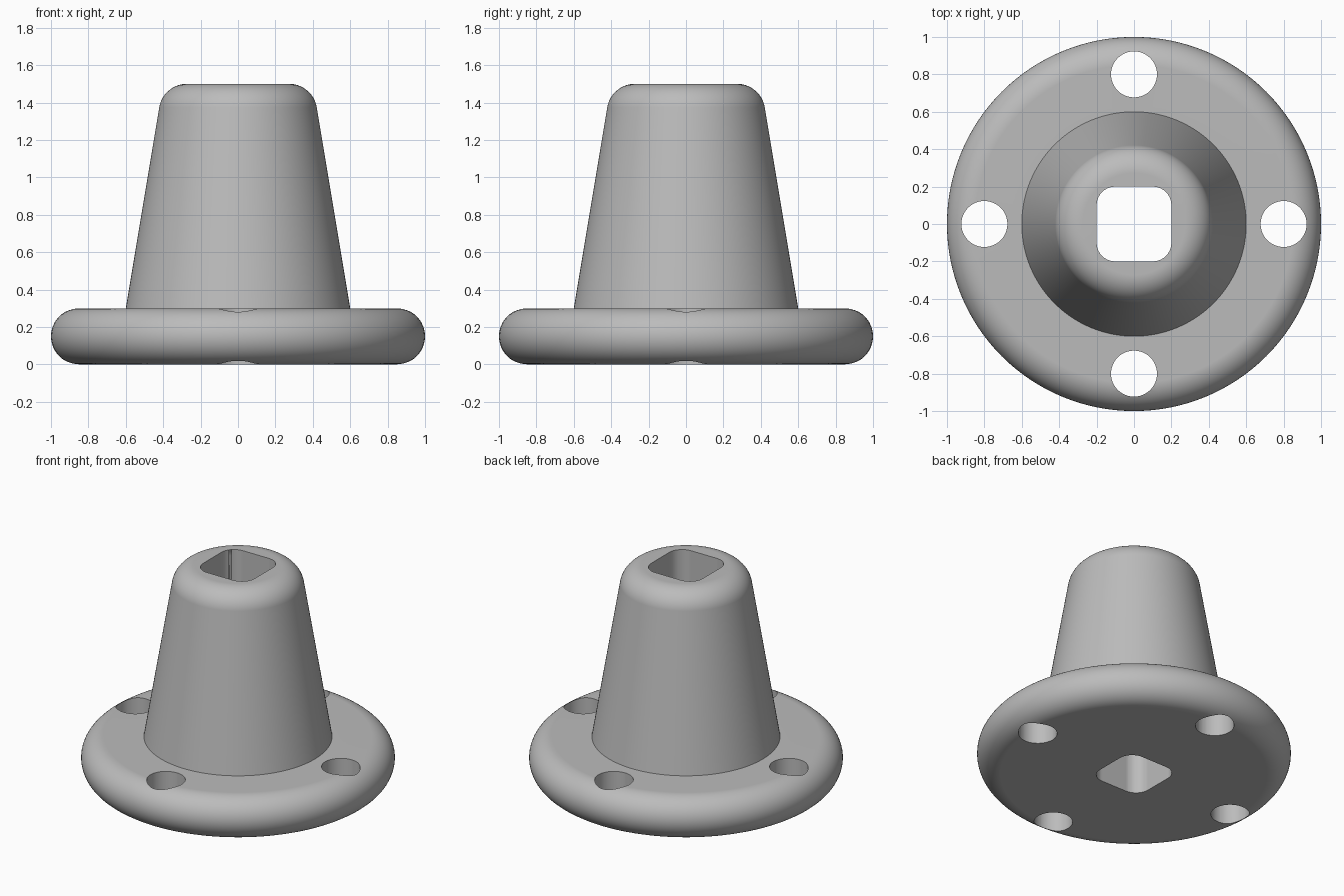
import bpy, bmesh, math
from mathutils import Vector

cube = bpy.data.objects.get("Cube")
if cube:
    bpy.data.objects.remove(cube, do_unlink=True)

SEGMENTS = 128
grey = bpy.data.materials.new("satin grey")
grey.use_nodes = True
grey.diffuse_color = (0.5, 0.5, 0.5, 1)
grey.node_tree.nodes["Principled BSDF"].inputs["Base Color"].default_value = (0.5, 0.5, 0.5, 1)


def arc(cx, cz, radius, start, end, steps):
    """Points (r, z) along an arc, angles in radians."""
    angles = [start + (end - start) * i / steps for i in range(steps + 1)]
    return [(cx + radius * math.cos(a), cz + radius * math.sin(a)) for a in angles]


def make_object(name, bm):
    bmesh.ops.recalc_face_normals(bm, faces=bm.faces)
    mesh = bpy.data.meshes.new(name)
    bm.to_mesh(mesh)
    bm.free()
    mesh.materials.append(grey)
    obj = bpy.data.objects.new(name, mesh)
    bpy.context.collection.objects.link(obj)
    return obj


def lathe(name, profile):
    """Turn an (r, z) profile around the z axis."""
    bm = bmesh.new()
    verts = [bm.verts.new((r, 0, z)) for r, z in profile]
    edges = [bm.edges.new(pair) for pair in zip(verts, verts[1:])]
    bmesh.ops.spin(bm, geom=verts + edges, cent=(0, 0, 0), axis=(0, 0, 1),
                   angle=math.tau, steps=SEGMENTS, use_merge=False)
    bmesh.ops.remove_doubles(bm, verts=bm.verts, dist=1e-5)
    return make_object(name, bm)


def prism(name, outline, bottom, top):
    """Raise a closed (x, y) outline between two heights."""
    bm = bmesh.new()
    face = bm.faces.new([bm.verts.new((x, y, bottom)) for x, y in outline])
    raised = bmesh.ops.extrude_face_region(bm, geom=[face])["geom"]
    bmesh.ops.translate(bm, vec=Vector((0, 0, top - bottom)),
                        verts=[v for v in raised if isinstance(v, bmesh.types.BMVert)])
    return make_object(name, bm)


# Flange with a fully rounded rim, and a tapered hub with a filleted top
half, rim = 0.15, 1.0
base_r, top_r, step_z, top_z, fillet = 0.6, 0.4, 0.3, 1.5, 0.15
taper = math.atan2(base_r - top_r, top_z - step_z)
tangent = fillet * math.tan((math.pi / 2 - taper) / 2)
profile = [(0, 0)]
profile += arc(rim - half, half, half, -math.pi / 2, math.pi / 2, 24)
profile += [(base_r, step_z)]
profile += arc(top_r - tangent, top_z - fillet, fillet, taper, math.pi / 2, 14)
profile += [(0, top_z)]
body = lathe("flanged_hub", profile)

# Rounded square bore, and four bolt holes
corner, inner = 0.1, 0.1
bore = []
for i, (sx, sy) in enumerate([(1, 1), (-1, 1), (-1, -1), (1, -1)]):
    start = i * math.pi / 2
    bore += arc(sx * inner, sy * inner, corner, start, start + math.pi / 2, 10)
cutters = [prism("bore_cutter", bore, -0.2, 1.8)]
for i in range(4):
    a = i * math.pi / 2
    circle = arc(0.8 * math.cos(a), 0.8 * math.sin(a), 0.123, 0, math.tau, 48)[:-1]
    cutters.append(prism("bolt_hole_cutter", circle, -0.2, 0.5))

bpy.ops.object.select_all(action="DESELECT")
body.select_set(True)
bpy.context.view_layer.objects.active = body
for cutter in cutters:
    mod = body.modifiers.new("cut", "BOOLEAN")
    mod.operation, mod.solver, mod.object = "DIFFERENCE", "EXACT", cutter
    bpy.ops.object.modifier_apply(modifier=mod.name)
    bpy.data.objects.remove(cutter, do_unlink=True)

# Smooth curves, crisp edges
bpy.ops.object.shade_smooth_by_angle(angle=math.radians(30))
weighted = body.modifiers.new("even_shading", "WEIGHTED_NORMAL")
weighted.keep_sharp = True
